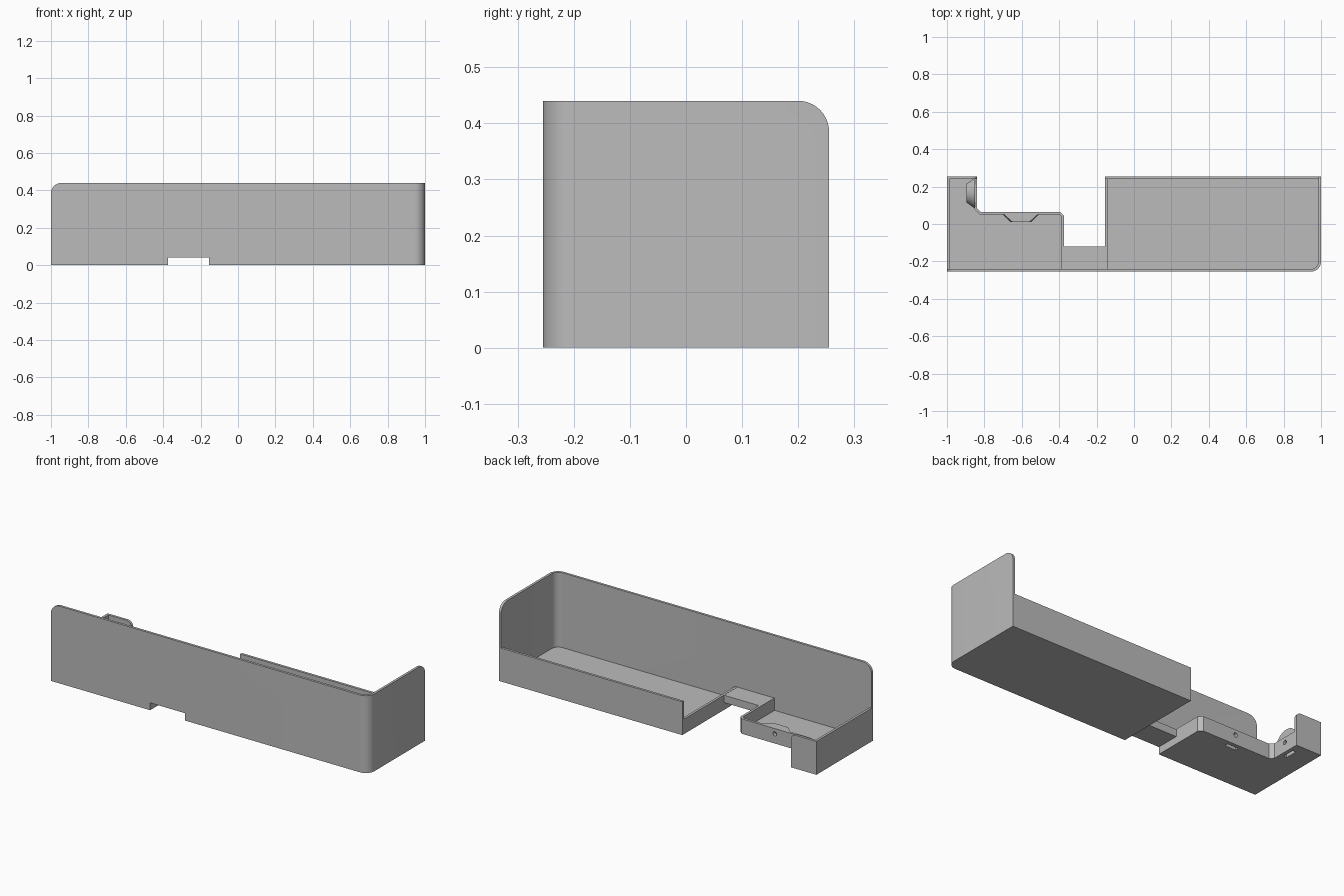
import bpy, bmesh
from math import sin, cos, pi, radians
from mathutils import Vector

if "Cube" in bpy.data.objects:
    bpy.data.objects.remove(bpy.data.objects["Cube"])

THICK = 0.014      # wall and floor thickness
TALL, MID, LOW = 0.44, 0.19, 0.085
X, Y = 1.0, 0.255  # half sizes
GAP_L, GAP_R = -0.375, -0.155

grey = bpy.data.materials.new("plain grey")
grey.use_nodes = True
colour = (0.5, 0.5, 0.5, 1)
grey.diffuse_color = colour
grey.node_tree.nodes["Principled BSDF"].inputs["Base Color"].default_value = colour


def finish(bm, name):
    bmesh.ops.recalc_face_normals(bm, faces=bm.faces)
    mesh = bpy.data.meshes.new(name)
    bm.to_mesh(mesh)
    bm.free()
    mesh.materials.append(grey)
    obj = bpy.data.objects.new(name, mesh)
    bpy.context.collection.objects.link(obj)
    return obj


def extrude_plan(points, z0, z1):
    bm = bmesh.new()
    face = bm.faces.new([bm.verts.new((x, y, z0)) for x, y in points])
    new = bmesh.ops.extrude_face_region(bm, geom=[face])["geom"]
    for v in new:
        if isinstance(v, bmesh.types.BMVert):
            v.co.z = z1
    return bm


def slab(name, points, z0, z1):
    return finish(extrude_plan(points, z0, z1), name)


def box(name, x0, x1, y0, y1, z0, z1):
    return slab(name, [(x0, y0), (x1, y0), (x1, y1), (x0, y1)], z0, z1)


def wall(name, path, height, rounded_ends=(), radius=0.055):
    """Wall standing on a plan path, thickened to the left of the path."""
    pts = [Vector(p) for p in path]
    normals = []
    for a, b in zip(pts, pts[1:]):
        d = (b - a).normalized()
        normals.append(Vector((-d.y, d.x)))
    inner = []
    for i, p in enumerate(pts):
        n0, n1 = normals[max(i - 1, 0)], normals[min(i, len(normals) - 1)]
        inner.append(p + (n0 + n1) * THICK / (1 + n0.dot(n1)))
    bm = extrude_plan([tuple(p) for p in pts + inner[::-1]], 0, height)
    edges = []
    for end in rounded_ends:
        for e in bm.edges:
            ends = [pts[end], inner[end]]
            if all(v.co.z > height - 0.001 and
                   min((v.co.xy - q).length for q in ends) < 0.001 for v in e.verts):
                edges.append(e)
    if edges:
        bmesh.ops.bevel(bm, geom=edges, offset=radius, offset_type='OFFSET',
                        segments=10, profile=0.5, affect='EDGES')
    return finish(bm, name)


def cone(name, centre, direction, r1, r2, depth, top=None):
    """Cone or cylinder starting at centre, trimmed at the floor and at top."""
    bm = bmesh.new()
    bmesh.ops.create_cone(bm, cap_ends=True, segments=48, radius1=r1, radius2=r2, depth=depth)
    turn = Vector(direction).to_track_quat('Z', 'Y')
    for v in bm.verts:
        v.co = turn @ (v.co + Vector((0, 0, depth / 2))) + Vector(centre)
    if top:
        for z, n in ((0.002, -1), (top, 1)):
            cut = bmesh.ops.bisect_plane(bm, geom=bm.verts[:] + bm.edges[:] + bm.faces[:],
                                         plane_co=(0, 0, z), plane_no=(0, 0, n), clear_outer=True)
            rim = [e for e in cut["geom_cut"] if isinstance(e, bmesh.types.BMEdge)]
            if rim:
                bmesh.ops.contextual_create(bm, geom=rim)
    return finish(bm, name)


def cut(targets, cutter):
    for obj in targets:
        mod = obj.modifiers.new("cut", 'BOOLEAN')
        mod.operation, mod.solver, mod.object = 'DIFFERENCE', 'EXACT', cutter
        bpy.context.view_layer.objects.active = obj
        bpy.ops.object.modifier_apply(modifier=mod.name)
    bpy.data.objects.remove(cutter)


# Rounded front corner shared by the tall wall and the large floor
R = 0.055
corner = [(X - R + R * sin(a), -Y + R - R * cos(a))
          for a in (pi / 2 * i / 10 for i in range(11))]

# Tall front and end wall, notched under the bridge
tall_wall = wall("tall_wall", [(-X, -Y)] + corner + [(X, Y)], TALL, (0, -1))
cut([tall_wall], box("notch_cutter", GAP_L, GAP_R, -0.4, -0.1, -0.1, 0.042))

# Large tray
large_floor = slab("large_tray_floor", [(GAP_R, -Y)] + corner + [(X, Y), (GAP_R, Y)], 0, THICK)
large_back = wall("large_tray_back_wall", [(X, Y), (GAP_R, Y)], MID)
large_side = wall("large_tray_side_wall", [(GAP_R, Y), (GAP_R, -Y + 0.005)], LOW)

# Small tray with its stepped outline
step = [(GAP_L, 0.045), (GAP_L - 0.02, 0.065), (-0.82, 0.065), (-0.84, 0.085), (-0.84, Y)]
small_floor = slab("small_tray_floor", [(-X, -Y), (GAP_L, -Y)] + step + [(-X, Y)], 0, THICK)
small_low = wall("small_tray_low_wall", [(GAP_L, -Y + 0.005)] + step, LOW)
small_mid = wall("small_tray_outer_wall", [(-0.84, Y), (-X, Y), (-X, -Y)], MID, (0,), 0.03)

# Bridge between the trays
bridge = box("bridge", GAP_L - 0.005, GAP_R + 0.005, -Y + 0.005, -0.12, 0.042, LOW - 0.001)

# Tapered bosses behind the low wall, with screw holes and nut slots
back_boss = cone("back_boss", (-0.605, 0.055, 0.05), (0, -1, 0), 0.1, 0.055, 0.045, LOW - 0.001)
side_boss = cone("side_boss", (-0.85, 0.165, 0.05), (-1, 0, 0), 0.083, 0.05, 0.045, 0.15)
cut([small_low, back_boss],
    cone("hole_cutter", (-0.605, 0.1, 0.055), (0, -1, 0), 0.012, 0.012, 0.15))
cut([small_low, side_boss],
    cone("hole_cutter", (-0.8, 0.165, 0.055), (-1, 0, 0), 0.012, 0.012, 0.15))
cut([small_floor, back_boss], box("slot_cutter", -0.64, -0.57, 0.022, 0.043, -0.1, 0.075))
cut([small_floor, side_boss], box("slot_cutter", -0.882, -0.862, 0.13, 0.2, -0.1, 0.075))

# Smooth the rounded parts, keep edges sharp
bpy.ops.object.select_all(action='DESELECT')
for obj in (tall_wall, large_floor, small_mid, back_boss, side_boss):
    obj.select_set(True)
    bpy.context.view_layer.objects.active = obj
bpy.ops.object.shade_smooth_by_angle(angle=radians(30))
bpy.ops.object.select_all(action='DESELECT')
